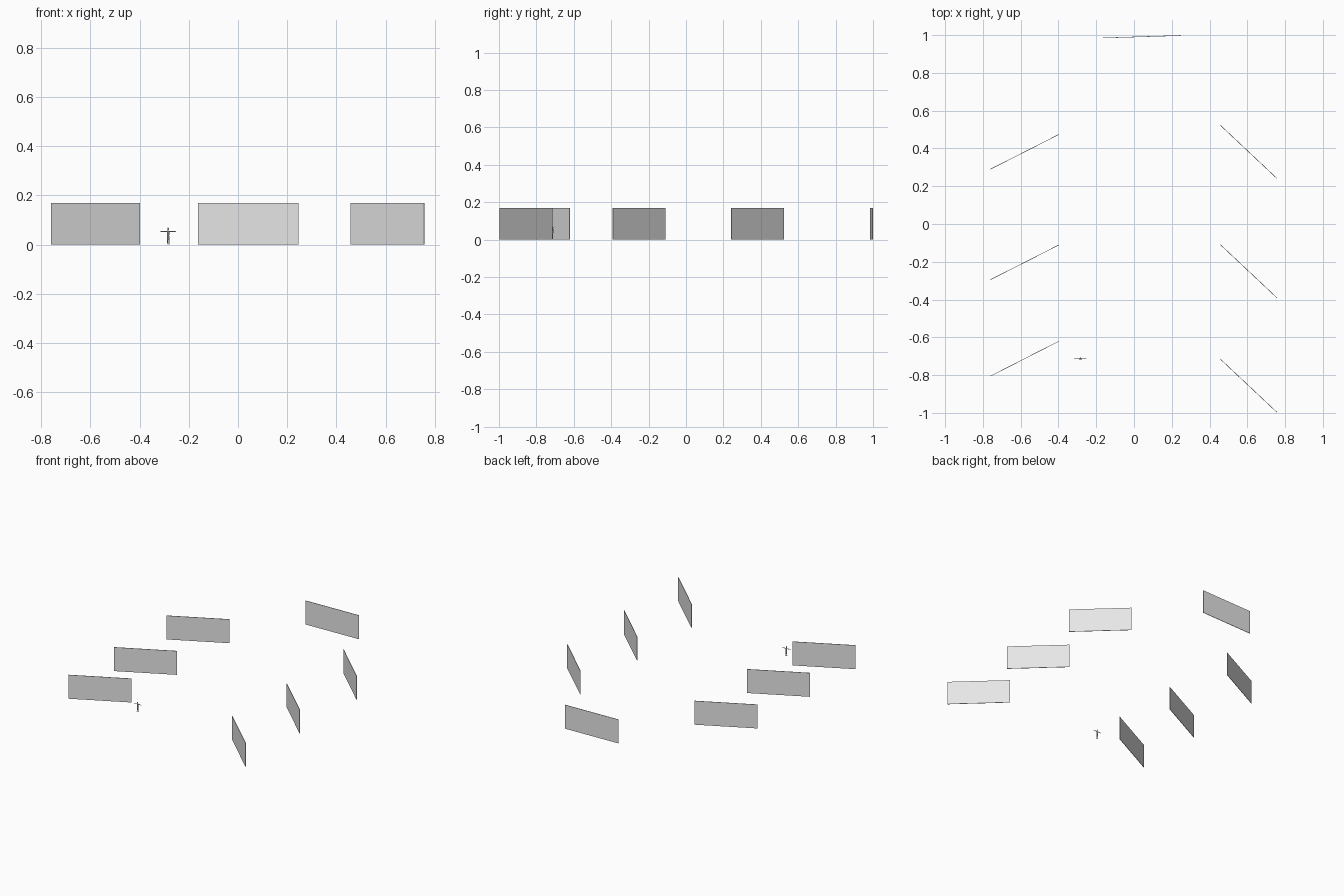
import bpy
from math import atan2
from mathutils import Vector

cube = bpy.data.objects.get("Cube")
if cube:
    bpy.data.objects.remove(cube)

grey = bpy.data.materials.new("light grey")
grey.use_nodes = True
grey.diffuse_color = (0.8, 0.8, 0.8, 1)
grey.node_tree.nodes["Principled BSDF"].inputs["Base Color"].default_value = (0.8, 0.8, 0.8, 1)


def finish(name):
    ob = bpy.context.object
    ob.name = name
    ob.data.materials.append(grey)
    return ob


def panel(name, start, end, height=0.168, thick=0.003):
    """Thin upright board between two floor points."""
    a, b = Vector(start), Vector(end)
    mid, run = (a + b) / 2, b - a
    bpy.ops.mesh.primitive_cube_add(size=1, location=(mid.x, mid.y, height / 2),
                                    rotation=(0, 0, atan2(run.y, run.x)))
    ob = finish(name)
    ob.scale = (run.length, thick, height)


def limb(name, start, end, r1, r2):
    """Tapered rod between two points relative to the figure's feet."""
    a, b = Vector(start) + feet, Vector(end) + feet
    d = b - a
    bpy.ops.mesh.primitive_cone_add(vertices=10, radius1=r1, radius2=r2, depth=d.length,
                                    location=(a + b) / 2)
    ob = finish(name)
    ob.rotation_euler = d.to_track_quat('Z', 'Y').to_euler()
    bpy.ops.object.shade_smooth_by_angle()
    return ob


# Display panels: two angled rows and one at the back
rows = zip(("front", "middle", "back"), (-0.805, -0.295, 0.29), (-0.716, -0.11, 0.522))
for label, y_right, y_left in rows:
    panel(label + "_right_panel", (-0.76, y_right), (-0.398, y_right + 0.184))
    panel(label + "_left_panel", (0.458, y_left), (0.757, y_left - 0.281))
panel("rear_panel", (-0.163, 0.985), (0.246, 0.998))

# Small standing figure with arms held out
feet = Vector((-0.284, -0.713, 0))
torso = limb("torso", (0, 0, 0.032), (0, 0, 0.056), 0.0045, 0.0058)
limb("neck", (0, 0, 0.055), (0, 0, 0.06), 0.002, 0.0018)
bpy.ops.mesh.primitive_uv_sphere_add(segments=12, ring_count=8, radius=0.0045,
                                     location=feet + Vector((0, 0, 0.064)))
head = finish("head")
head.scale = (0.75, 0.9, 1.15)
bpy.ops.object.shade_smooth_by_angle()
for side, s in (("left", 1), ("right", -1)):
    limb(side + "_arm", (s * 0.004, 0, 0.0535), (s * 0.027, 0, 0.053), 0.0023, 0.0014)
    limb(side + "_hand", (s * 0.026, 0, 0.053), (s * 0.033, -0.001, 0.053), 0.0016, 0.0008)
    limb(side + "_leg", (s * 0.0035, 0, 0.002), (s * 0.0022, 0, 0.034), 0.0016, 0.003)
    limb(side + "_foot", (s * 0.0035, 0.0015, 0.0014), (s * 0.004, -0.006, 0.0012), 0.0014, 0.0011)
